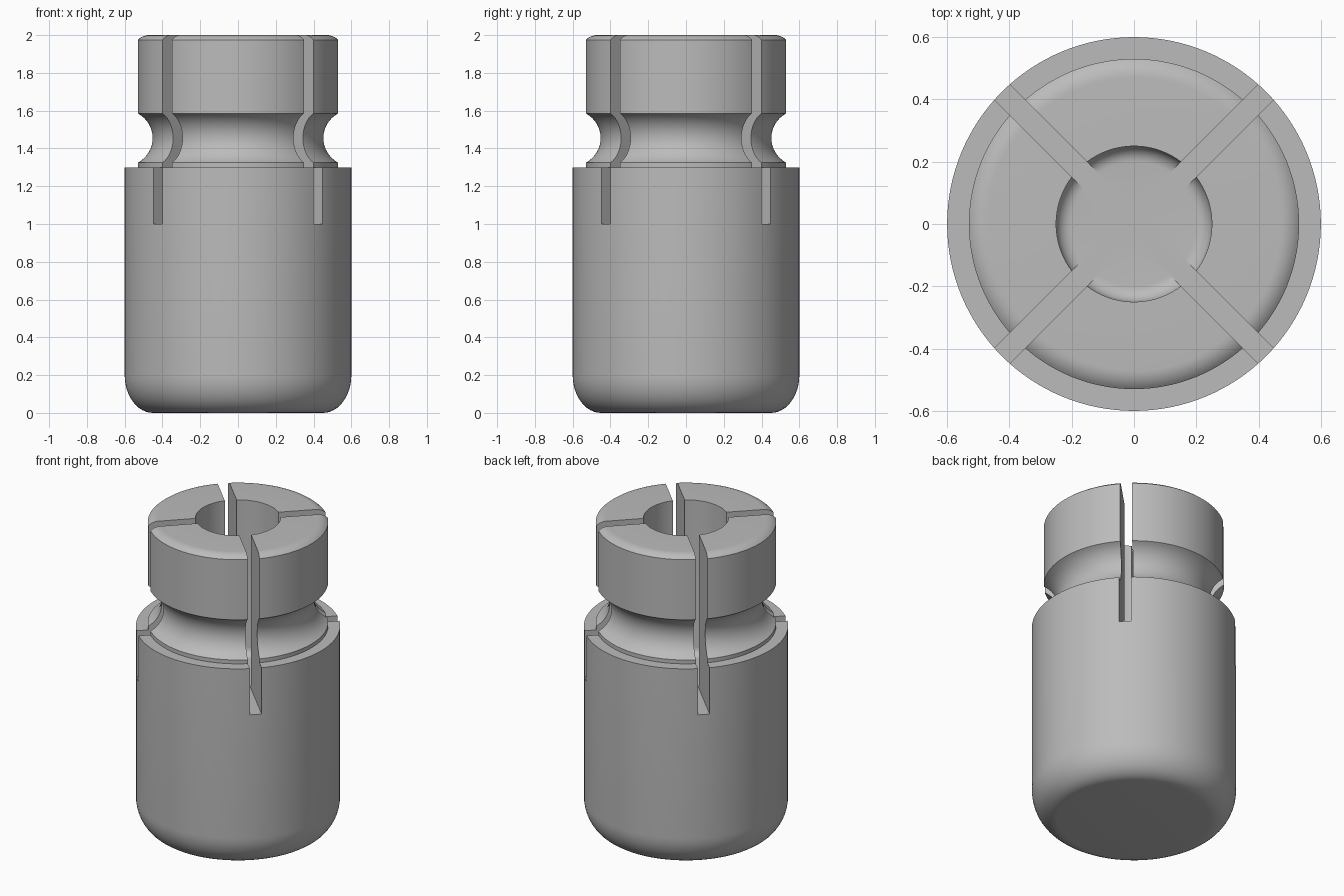
import bpy, bmesh
from math import sin, cos, tau, pi, radians, asin, atan2, hypot

if "Cube" in bpy.data.objects:
    bpy.data.objects.remove(bpy.data.objects["Cube"], do_unlink=True)

SEGMENTS = 128
SLOT_WIDTH = 0.07
SLOT_FLOOR = 1.0

metal = bpy.data.materials.new("light grey metal")
metal.use_nodes = True
grey = (0.5, 0.5, 0.5, 1)
metal.diffuse_color = grey
metal.node_tree.nodes["Principled BSDF"].inputs["Base Color"].default_value = grey


def arc(cx, cz, rx, rz, start, end, steps):
    """Points on an elliptical arc, as (radius, height)."""
    angles = [start + (end - start) * i / steps for i in range(steps + 1)]
    return [(cx + rx * cos(a), cz + rz * sin(a)) for a in angles]


def groove(rim, middle, half, depth, steps):
    """Concave arc cut into a rim, from its lower to its upper edge."""
    radius = (half ** 2 + depth ** 2) / (2 * depth)
    sweep = asin(half / radius)
    return arc(rim - depth + radius, middle, radius, radius,
               pi + sweep, pi - sweep, steps)


def lathe(name, profile):
    """Revolve a profile whose two ends lie on the z axis."""
    bm = bmesh.new()
    rings = []
    for r, z in profile:
        if r == 0:
            rings.append([bm.verts.new((0, 0, z))] * SEGMENTS)
        else:
            rings.append([bm.verts.new((r * cos(tau * i / SEGMENTS), r * sin(tau * i / SEGMENTS), z))
                          for i in range(SEGMENTS)])
    for low, high in zip(rings, rings[1:]):
        for i in range(SEGMENTS):
            j = (i + 1) % SEGMENTS
            corners = list(dict.fromkeys((low[i], low[j], high[j], high[i])))
            bm.faces.new(corners)
    bmesh.ops.recalc_face_normals(bm, faces=bm.faces[:])
    mesh = bpy.data.meshes.new(name)
    bm.to_mesh(mesh)
    bm.free()
    mesh.materials.append(metal)
    obj = bpy.data.objects.new(name, mesh)
    bpy.context.collection.objects.link(obj)
    return obj


# Outline: rounded base, shoulder, grooved neck, softened collar, blind bore
top_run, top_drop = 0.06, 0.025
top_radius = (top_run ** 2 + top_drop ** 2) / (2 * top_drop)
profile = [(0, 0)]
profile += arc(0.45, 0.2, 0.15, 0.2, -pi / 2, 0, 12)
profile += [(0.6, 1.3), (0.53, 1.3)]
profile += groove(0.53, 1.455, 0.13, 0.078, 16)
profile += arc(0.47, 2 - top_radius, top_radius, top_radius,
               pi / 2 - asin(top_run / top_radius), pi / 2, 6)
profile += [(0.25, 2)]
profile += arc(0.2, SLOT_FLOOR + 0.05, 0.05, 0.05, 0, -pi / 2, 8)
profile += [(0, SLOT_FLOOR)]
body = lathe("slotted_body", profile)

# Crossed slots through the neck and collar
for index, angle in enumerate((45, -45)):
    bpy.ops.mesh.primitive_cube_add(size=1, location=(0, 0, SLOT_FLOOR + 0.6),
                                    rotation=(0, 0, radians(angle)))
    cutter = bpy.context.object
    cutter.name = f"slot_cutter_{index + 1}"
    cutter.scale = (2, SLOT_WIDTH, 1.2)
    cutter.hide_render = True
    cut = body.modifiers.new("slot", "BOOLEAN")
    cut.operation = "DIFFERENCE"
    cut.solver = "EXACT"
    cut.object = cutter
    bpy.ops.object.select_all(action="DESELECT")
    body.select_set(True)
    bpy.context.view_layer.objects.active = body
    bpy.ops.object.modifier_apply(modifier=cut.name)
    bpy.data.objects.remove(cutter, do_unlink=True)

bpy.ops.object.shade_smooth_by_angle(angle=radians(30))
